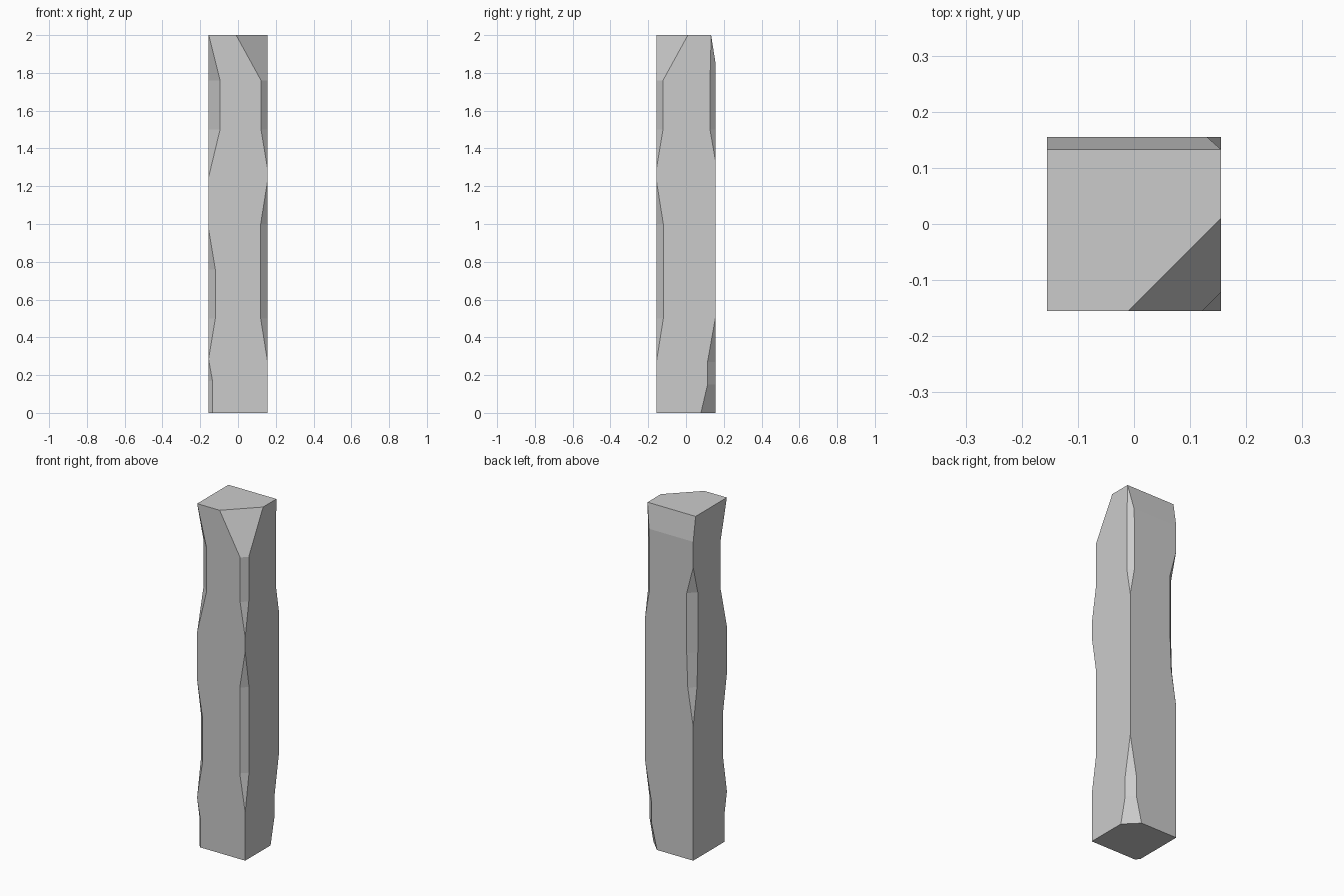
import bpy
import bmesh
from math import radians

if "Cube" in bpy.data.objects:
    bpy.data.objects.remove(bpy.data.objects["Cube"])

HALF = 0.155
HEIGHT = 2.0
SLOPE_START, SLOPE_CUT = 1.86, 0.022   # sloping cut along the top of the back

# Chip depth along each corner edge: (x sign, y sign), [(height, depth), ...]
CORNERS = [
    ((-1, -1), [(0, .02), (.17, .02), (.28, 0), (.29, 0), (.5, .035), (.76, .035),
                (.97, 0), (1.25, 0), (1.5, .06), (1.76, .06), (2, 0)]),
    ((1, -1), [(0, 0), (.28, 0), (.5, .035), (1, .035), (1.22, 0), (1.3, 0),
               (1.5, .033), (1.76, .033), (2, .165)]),
    ((1, 1), [(0, .076), (.15, .041), (.27, .041), (.5, 0), (1.34, 0),
              (1.5, .028), (1.76, .028), (1.86, .025), (2, 0)]),
    ((-1, 1), [(0, 0), (.78, 0), (1, .035), (1.2, .042), (1.55, .042),
               (1.71, 0), (2, 0)]),
]


def depth_at(chips, z):
    for (z0, d0), (z1, d1) in zip(chips, chips[1:]):
        if z <= z1:
            return d0 + (d1 - d0) * (z - z0) / (z1 - z0)
    return chips[-1][1]


def ring_points(z):
    back = HALF - SLOPE_CUT * max(0, z - SLOPE_START) / (HEIGHT - SLOPE_START)
    for (sx, sy), chips in CORNERS:
        d = depth_at(chips, z)
        pair = [(sx * HALF, sy * (HALF - d)), (sx * (HALF - d), sy * HALF)]
        if sx * sy < 0:
            pair.reverse()      # keep the ring anticlockwise
        for x, y in pair:
            yield x, min(y, back), z


# Loft the chipped square section up the post
bm = bmesh.new()
levels = sorted({z for _, chips in CORNERS for z, _ in chips} | {SLOPE_START})
rings = [[bm.verts.new(p) for p in ring_points(z)] for z in levels]
for low, high in zip(rings, rings[1:]):
    for i in range(len(low)):
        j = (i + 1) % len(low)
        bm.faces.new((low[i], low[j], high[j], high[i]))
bm.faces.new(rings[0][::-1])
bm.faces.new(rings[-1])

# Close unchipped corners and merge the flat sides
bmesh.ops.remove_doubles(bm, verts=bm.verts[:], dist=0.0005)
bmesh.ops.dissolve_limit(bm, angle_limit=radians(0.5),
                         verts=bm.verts[:], edges=bm.edges[:])
bmesh.ops.recalc_face_normals(bm, faces=bm.faces[:])

mesh = bpy.data.meshes.new("chipped_post")
bm.to_mesh(mesh)
bm.free()
post = bpy.data.objects.new("chipped_post", mesh)
bpy.context.collection.objects.link(post)

# Plain grey stone
grey = bpy.data.materials.new("light_grey")
grey.use_nodes = True
colour = (0.6, 0.6, 0.6, 1)
grey.diffuse_color = colour
grey.node_tree.nodes["Principled BSDF"].inputs["Base Color"].default_value = colour
mesh.materials.append(grey)
